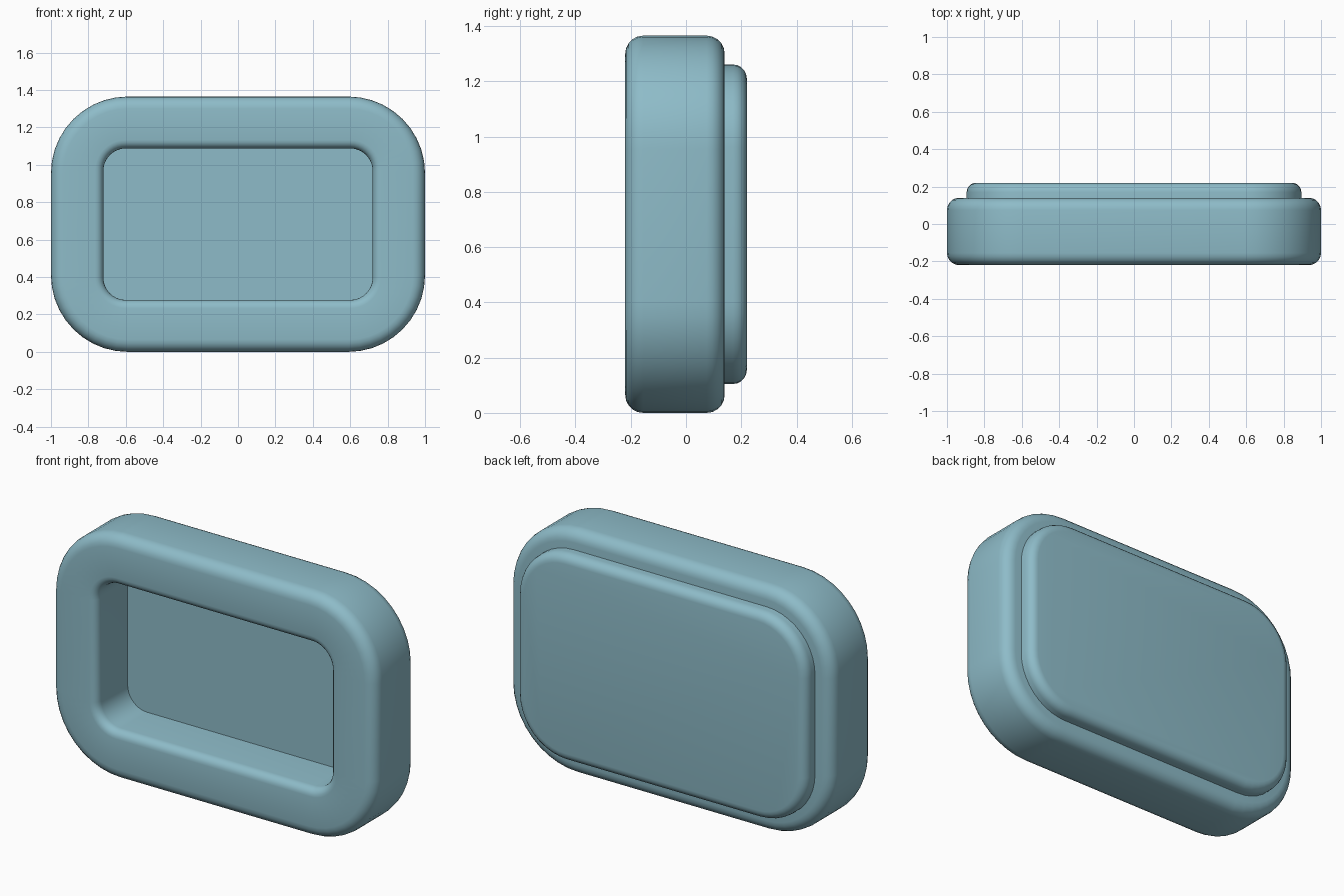
import bpy, bmesh
from math import sin, cos, pi, radians

if "Cube" in bpy.data.objects:
    bpy.data.objects.remove(bpy.data.objects["Cube"])

CZ = 0.6825   # height of the centre
SEG = 10      # segments per rounded corner
BEV = 5       # segments per rounded edge

mat = bpy.data.materials.new("soft_blue")
mat.diffuse_color = (0.27, 0.50, 0.58, 1)
mat.use_nodes = True
mat.node_tree.nodes["Principled BSDF"].inputs["Base Color"].default_value = mat.diffuse_color


def ring(bm, hw, hh, r, y):
    """Rounded rectangle of vertices in the xz plane."""
    vs = []
    for k, (sx, sz) in enumerate(((1, 1), (-1, 1), (-1, -1), (1, -1))):
        for i in range(SEG + 1):
            a = (k + i / SEG) * pi / 2
            vs.append(bm.verts.new((sx * (hw - r) + r * cos(a), y,
                                    CZ + sz * (hh - r) + r * sin(a))))
    return vs


def round_edge(hw, hh, r, y, b, s, a0, a1, grow=-1):
    """Rings round an edge: s = y direction, grow = -1 shrinks towards the face."""
    out = []
    for i in range(BEV + 1):
        a = a0 + (a1 - a0) * i / BEV
        d = grow * b * (1 - cos(a))
        out.append((hw + d, hh + d, r + d, y - s * b * (1 - sin(a))))
    return out


def build(name, rings, closed):
    bm = bmesh.new()
    loops = [ring(bm, *q) for q in rings]
    pairs = list(zip(loops, loops[1:]))
    if closed:
        pairs.append((loops[-1], loops[0]))
    else:
        bm.faces.new(loops[0])
        bm.faces.new(loops[-1])
    for a, b in pairs:
        n = len(a)
        for i in range(n):
            j = (i + 1) % n
            bm.faces.new((a[i], a[j], b[j], b[i]))
    bmesh.ops.recalc_face_normals(bm, faces=bm.faces[:])
    me = bpy.data.meshes.new(name)
    bm.to_mesh(me)
    bm.free()
    me.materials.append(mat)
    ob = bpy.data.objects.new(name, me)
    bpy.context.collection.objects.link(ob)
    bpy.context.view_layer.objects.active = ob
    ob.select_set(True)
    bpy.ops.object.shade_smooth_by_angle(angle=radians(30))
    ob.select_set(False)


Q = pi / 2
# frame: outer wall with rounded front and back edges, window with a rounded rim
outer = (1.0, CZ, 0.41)
hole = (0.72, 0.405, 0.12)
frame = (round_edge(*outer, -0.22, 0.065, -1, Q, 0)
         + round_edge(*outer, 0.14, 0.065, 1, 0, Q)
         + [(*hole, 0.14)]
         + round_edge(*hole, -0.22, 0.045, -1, 0, Q, 1))
build("frame", frame, True)

# back panel: closes the window and stands proud of the back
panel = (0.895, 0.578, 0.30)
build("back_panel", [(*panel, 0.055)] + round_edge(*panel, 0.22, 0.05, 1, 0, Q), False)
